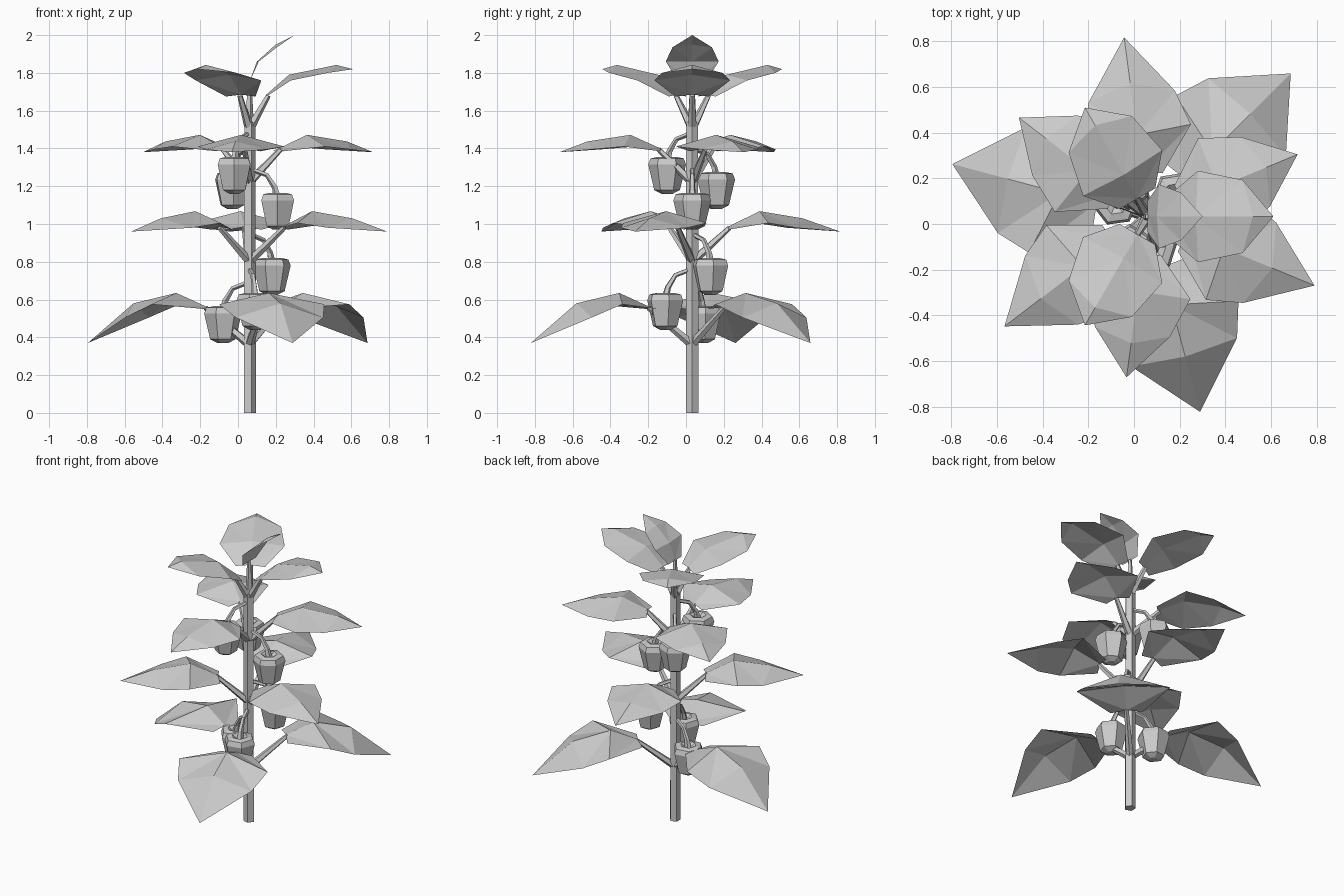
import bpy, math
from mathutils import Vector, Matrix

if "Cube" in bpy.data.objects:
    bpy.data.objects.remove(bpy.data.objects["Cube"])

CX, CY = 0.06, 0.033   # stem axis


def make(name, verts, faces):
    me = bpy.data.meshes.new(name)
    me.from_pydata(verts, [], faces)
    me.update()
    ob = bpy.data.objects.new(name, me)
    bpy.context.collection.objects.link(ob)
    return ob


def skin(n, rings):
    """Faces joining stacked rings of n verts, capped at both ends."""
    f = [tuple(range(n))[::-1]]
    for r in range(rings - 1):
        for i in range(n):
            j = (i + 1) % n
            f.append((r*n + i, r*n + j, r*n + n + j, r*n + n + i))
    f.append(tuple(range((rings - 1)*n, rings*n)))
    return f


def place(ang, u, v, z):
    """Radial distance u, sideways v, height z around the stem."""
    c, s = math.cos(ang), math.sin(ang)
    return Vector((CX + u*c - v*s, CY + u*s + v*c, z))


def tube(name, ang, path, radii, n=5):
    """Tube along (u, z) points in the radial plane at angle ang."""
    verts = []
    for k, (u, z) in enumerate(path):
        a, b = path[max(k - 1, 0)], path[min(k + 1, len(path) - 1)]
        d = Vector((b[0] - a[0], b[1] - a[1])).normalized()
        for i in range(n):
            t = 2*math.pi*i/n
            p, q = radii[k]*math.cos(t), radii[k]*math.sin(t)
            verts.append(place(ang, u + p*d.y, q, z - p*d.x))
    return make(name, verts, skin(n, len(path)))


def leaf(name, ang, mid, edge):
    """Folded blade: midrib (u, z) x4 and edge (u, half width, z) x3."""
    verts = [place(ang, u, 0, z) for u, z in mid]
    for s in (1, -1):
        verts += [place(ang, u, s*w, z) for u, w, z in edge]
    faces = []
    for o, flip in ((4, False), (7, True)):
        side = [(0, 1, o + 1), (0, o + 1, o), (1, 2, o + 2),
                (1, o + 2, o + 1), (2, 3, o + 2)]
        faces += [f[::-1] if flip else f for f in side]
    return make(name, verts, faces)


# Stem: five-sided
tube("stem", 0, [(0, 0), (0, 1.54)], [0.035, 0.033])

# Leaf whorls: first angle, petiole start height, midrib, edge
whorls = [
    (45, 0.37, [(.23, .56), (.40, .635), (.635, .58), (.885, .37)],
     [(.22, .10, .55), (.46, .288, .575), (.615, .24, .505)]),
    (97.5, 0.81, [(.19, .985), (.36, 1.068), (.59, 1.03), (.79, .96)],
     [(.18, .09, .97), (.375, .24, 1.005), (.53, .19, .98)]),
    (22.5, 1.23, [(.17, 1.40), (.33, 1.472), (.56, 1.437), (.71, 1.38)],
     [(.16, .08, 1.385), (.335, .232, 1.41), (.51, .165, 1.395)]),
    (0, 1.52, [(.09, 1.685), (.21, 1.79), (.46, 1.842), (.55, 1.82)],
     [(.09, .09, 1.675), (.22, .20, 1.76), (.415, .16, 1.80)]),
]
for w, (a0, z0, mid, edge) in enumerate(whorls):
    for k in range(3):
        ang = math.radians(a0 + 120*k)
        leaf(f"leaf_{w}_{k}", ang, mid, edge)
        u, z = mid[0]
        tube(f"petiole_{w}_{k}", ang, [(.01, z0), (u + .01, z - .004)], [.024, .014])

# Single upright leaf at the top
leaf("top_leaf", 0, [(0, 1.75), (.04, 1.86), (.14, 1.95), (.24, 2.0)],
     [(0, .07, 1.75), (.05, .14, 1.86), (.145, .105, 1.935)])
tube("top_petiole", 0, [(0, 1.52), (0, 1.755)], [.024, .012])

# Bell-shaped fruit hanging on bent stalks: x, y, top z
fruits = [(-.08, .09, .565), (.09, -.11, .635), (.18, .13, .82),
          (.21, .033, 1.165), (-.02, -.10, 1.355), (-.03, .16, 1.275)]
profile = [(.03, -.195), (.068, -.175), (.10, -.04), (.088, -.008), (.05, 0), (.02, -.02)]
for k, (x, y, top) in enumerate(fruits):
    ang = math.atan2(y - CY, x - CX)
    d = math.hypot(x - CX, y - CY)
    verts = []
    for r, z in profile:
        for i in range(6):
            t = ang + math.pi*(i + .5)/3
            verts.append((x + r*math.cos(t), y + r*math.sin(t), top + z))
    make(f"fruit_{k}", verts, skin(6, len(profile)))
    tube(f"fruit_stalk_{k}", ang,
         [(.01, top + .125), (d*.62, top + .095), (d*.9, top + .03), (d, top - .03)],
         [.013, .013, .016, .022])
